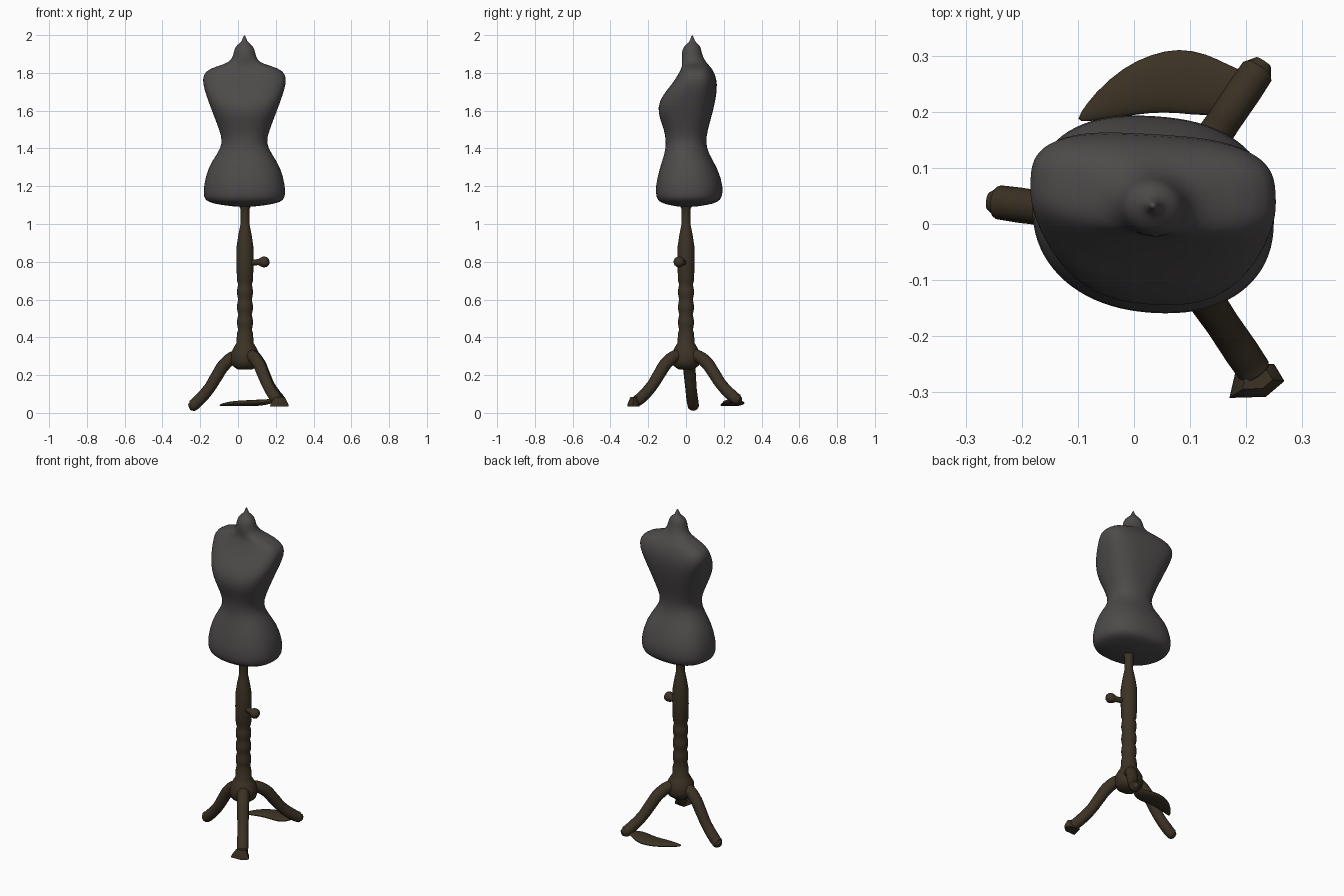
import bpy, bmesh, math
from mathutils import Vector

if "Cube" in bpy.data.objects:
    bpy.data.objects.remove(bpy.data.objects["Cube"], do_unlink=True)


def material(name, colour):
    mat = bpy.data.materials.new(name)
    mat.use_nodes = True
    mat.diffuse_color = (*colour, 1)
    bsdf = mat.node_tree.nodes["Principled BSDF"]
    bsdf.inputs["Base Color"].default_value = (*colour, 1)
    bsdf.inputs["Roughness"].default_value = 0.8
    return mat


FABRIC = material("charcoal fabric", (0.075, 0.068, 0.068))
WOOD = material("dark wood", (0.045, 0.032, 0.018))
POLE_X = 0.037


def finish(obj, mat, angle=60):
    obj.data.materials.clear()
    obj.data.materials.append(mat)
    bpy.ops.object.select_all(action="DESELECT")
    obj.select_set(True)
    bpy.context.view_layer.objects.active = obj
    bpy.ops.object.shade_smooth_by_angle(angle=math.radians(angle))
    return obj


def loft(name, rings, mat, smooth_level=0):
    """Skin a list of equal-length point rings and cap both ends."""
    bm = bmesh.new()
    loops = [[bm.verts.new(p) for p in ring] for ring in rings]
    count = len(loops[0])
    for low, high in zip(loops, loops[1:]):
        for i in range(count):
            j = (i + 1) % count
            bm.faces.new((low[i], low[j], high[j], high[i]))
    bm.faces.new(loops[0][::-1])
    bm.faces.new(loops[-1])
    bmesh.ops.recalc_face_normals(bm, faces=bm.faces)
    mesh = bpy.data.meshes.new(name)
    bm.to_mesh(mesh)
    bm.free()
    obj = bpy.data.objects.new(name, mesh)
    bpy.context.collection.objects.link(obj)
    if smooth_level:
        obj.modifiers.new("smooth", "SUBSURF").levels = smooth_level
        obj.modifiers["smooth"].render_levels = smooth_level
    return finish(obj, mat)


def body_ring(z, half, front, back, power, count=40):
    """Rounded box section whose back is flatter than its front."""
    ring = []
    mid_y, half_y = (front + back) / 2, (back - front) / 2
    for i in range(count):
        a = math.tau * i / count
        c, s = math.cos(a), math.sin(a)
        n = power + (power - 2 if s > 0 else 0)
        x = half * math.copysign(abs(c) ** (2 / n), c)
        y = mid_y + half_y * math.copysign(abs(s) ** (2 / n), s)
        ring.append((0.034 + x, y - 0.06 * x, z))
    return ring


def circle(centre, radius, u, v, count=20):
    steps = [math.tau * i / count for i in range(count)]
    return [centre + radius * (u * math.cos(a) + v * math.sin(a)) for a in steps]


def turned(name, start, axis, profile, mat):
    """Lathe a (distance, radius) profile about an axis."""
    axis = Vector(axis).normalized()
    u = axis.orthogonal().normalized()
    v = axis.cross(u)
    rings = [circle(Vector(start) + axis * d, r, u, v) for d, r in profile]
    return loft(name, rings, mat)


def tube(name, points, radii, mat, thickness):
    curve = bpy.data.curves.new(name, "CURVE")
    curve.dimensions = "3D"
    curve.bevel_depth = thickness
    curve.bevel_resolution = 4
    curve.use_fill_caps = True
    spline = curve.splines.new("BEZIER")
    spline.bezier_points.add(len(points) - 1)
    for knot, p, r in zip(spline.bezier_points, points, radii):
        knot.co, knot.radius = p, r
        knot.handle_left_type = knot.handle_right_type = "AUTO"
    obj = bpy.data.objects.new(name, curve)
    bpy.context.collection.objects.link(obj)
    bpy.ops.object.select_all(action="DESELECT")
    obj.select_set(True)
    bpy.context.view_layer.objects.active = obj
    bpy.ops.object.convert(target="MESH")
    return finish(bpy.context.object, mat)


# Torso: height, half width, front, back, squareness
torso = [
    (1.09, 0.03, -0.03, 0.04, 2), (1.1, 0.12, -0.09, 0.11, 2),
    (1.115, 0.195, -0.14, 0.17, 2.2), (1.14, 0.217, -0.158, 0.19, 2.2),
    (1.2, 0.217, -0.162, 0.198, 2.2), (1.3, 0.193, -0.138, 0.165, 2.2),
    (1.37, 0.145, -0.113, 0.12, 2.1), (1.43, 0.112, -0.104, 0.103, 2.1),
    (1.5, 0.134, -0.115, 0.115, 2.2), (1.56, 0.157, -0.14, 0.132, 2.3),
    (1.62, 0.18, -0.15, 0.147, 2.4), (1.68, 0.202, -0.125, 0.158, 2.5),
    (1.74, 0.22, -0.072, 0.163, 2.6), (1.79, 0.221, -0.04, 0.152, 2.6),
    (1.825, 0.185, -0.022, 0.133, 2.5), (1.846, 0.1, -0.02, 0.115, 2.2),
    (1.87, 0.066, -0.022, 0.096, 2), (1.91, 0.056, -0.023, 0.082, 2),
    (1.94, 0.048, -0.012, 0.077, 2), (1.957, 0.026, 0.01, 0.06, 2),
    (1.967, 0.014, 0.02, 0.046, 2), (2, 0.004, 0.029, 0.037, 2),
]
loft("torso", [body_ring(*row) for row in torso], FABRIC, 1)

# Turned pole: plain neck, sleeve, rippled section, hub
pole = [(1.12, 0.036), (1.1, 0.034), (1.08, 0.025), (1.0, 0.024), (0.98, 0.028),
        (0.94, 0.036), (0.88, 0.045), (0.8, 0.046), (0.7, 0.043)]
for k in range(3):
    top = 0.68 - 0.08 * k
    pole += [(top, 0.036), (top - 0.02, 0.041), (top - 0.04, 0.043), (top - 0.06, 0.041)]
pole += [(0.44, 0.037), (0.42, 0.043), (0.37, 0.046), (0.35, 0.058), (0.32, 0.074),
         (0.28, 0.078), (0.25, 0.068), (0.23, 0.04)]
turned("pole", (POLE_X, 0, 0), (0, 0, 1), pole, WOOD)

# Height adjusting knob
turned("height_knob", (POLE_X, 0, 0.795), (1, -0.36, 0.04),
       [(0, 0.016), (0.075, 0.016), (0.09, 0.024), (0.105, 0.029),
        (0.12, 0.027), (0.132, 0.016), (0.135, 0.004)], WOOD)

# Three curved legs: end point and how far the tip is raised
fractions = (0, 0.2, 0.38, 0.53, 0.66, 0.85, 0.97, 1.03)
heights = (0.3, 0.295, 0.255, 0.19, 0.13, 0.067, 0.038, 0.032)
radii = (1, 1.05, 1.05, 1, 0.95, 0.98, 0.95, 0.5)
for name, end, lift in (("side_leg", (-0.25, 0.04), 0),
                        ("front_leg", (0.22, -0.27), 0.025),
                        ("back_leg", (0.225, 0.28), 0.035)):
    path = [(POLE_X + (end[0] - POLE_X) * f, end[1] * f, z + lift * f)
            for f, z in zip(fractions, heights)]
    tube(name, path, radii, WOOD, 0.032)

# Flared foot under the front leg
outline = [(0.17, -0.31), (0.235, -0.308), (0.268, -0.28), (0.25, -0.25), (0.185, -0.245)]
middle = Vector((0.222, -0.275))
foot = []
for z, scale in ((0.035, 1), (0.048, 0.96), (0.085, 0.55)):
    foot.append([(*(middle + (Vector(p) - middle) * scale), z) for p in outline])
loft("front_foot", foot, WOOD)

# Leaf-shaped pedal beside the back leg: x, inner edge, outer edge, height
pedal = [(-0.1, 0.182, 0.192, 0.04), (-0.07, 0.183, 0.235, 0.045),
         (-0.02, 0.19, 0.28, 0.05), (0.03, 0.198, 0.304, 0.051),
         (0.08, 0.197, 0.315, 0.052), (0.13, 0.19, 0.305, 0.055),
         (0.17, 0.2, 0.283, 0.06), (0.2, 0.235, 0.272, 0.068)]
slices = []
for x, inner, outer, z in pedal:
    mid, half = (inner + outer) / 2, (outer - inner) / 2
    slices.append([(x, mid + half * math.cos(math.tau * i / 16),
                    z + (0.004 + half * 0.22) * math.sin(math.tau * i / 16))
                   for i in range(16)])
loft("pedal", slices, WOOD, 1)
